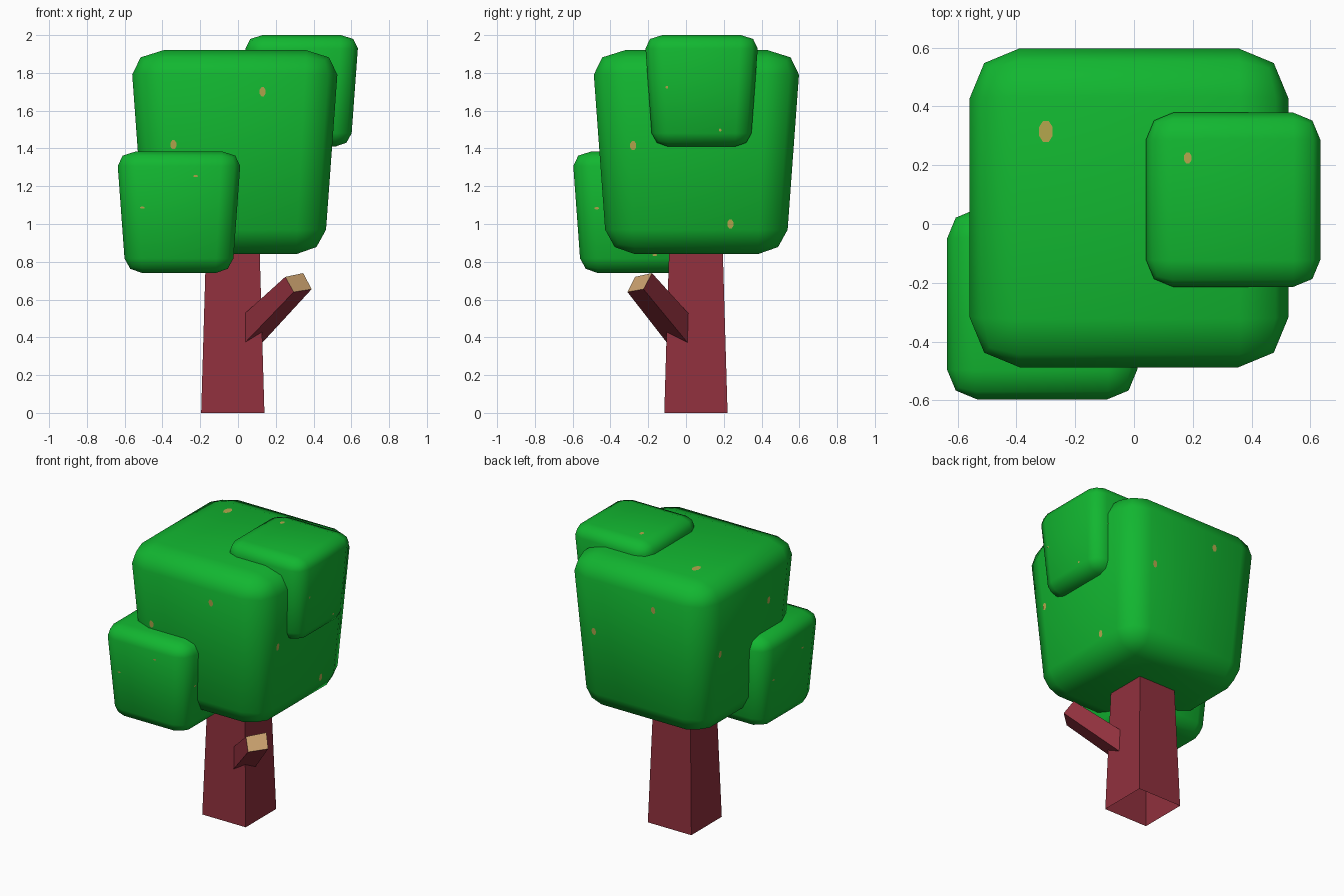
import bpy, bmesh, math
from mathutils import Vector

if "Cube" in bpy.data.objects:
    bpy.data.objects.remove(bpy.data.objects["Cube"])


def material(name, rgb):
    m = bpy.data.materials.new(name)
    m.diffuse_color = (*rgb, 1)
    m.use_nodes = True
    m.node_tree.nodes["Principled BSDF"].inputs["Base Color"].default_value = m.diffuse_color
    return m


LEAF = material("leaf green", (0.006, 0.47, 0.03))
BARK = material("maroon bark", (0.28, 0.03, 0.047))
WOOD = material("cut wood", (0.60, 0.36, 0.16))
SPOT = material("yellow spot", (0.46, 0.39, 0.075))


def make_object(name, bm, mats, smooth=False):
    me = bpy.data.meshes.new(name)
    bm.to_mesh(me)
    bm.free()
    for m in mats:
        me.materials.append(m)
    for p in me.polygons:
        p.use_smooth = smooth
    ob = bpy.data.objects.new(name, me)
    bpy.context.collection.objects.link(ob)
    return ob


HALF, SLOPE, HZ = 0.513, 0.073, 0.54   # mid half width, flare, half height


def half_width(z):
    return HALF + SLOPE * z


def leaf_block(name, centre, scale):
    """Rounded cube that flares towards the top."""
    bm = bmesh.new()
    bmesh.ops.create_cube(bm, size=2)
    squash = 0.80                       # bevel is lower than it is wide
    for v in bm.verts:
        v.co = Vector((v.co.x * HALF, v.co.y * HALF, v.co.z * HZ / squash))
    bmesh.ops.bevel(bm, geom=bm.edges[:], offset=0.162, segments=2,
                    profile=0.5, affect='EDGES')
    for v in bm.verts:
        z = v.co.z * squash
        k = half_width(z) / HALF
        v.co = Vector((v.co.x * k, v.co.y * k, z)) * scale + Vector(centre)
    make_object(name, bm, [LEAF], smooth=True)


# Spots in block units: (turn about z in degrees, sideways, height)
SIDE_SPOTS = [(0, 0.147, 0.32), (0, -0.325, 0.04),
              (90, -0.335, 0.035), (90, 0.18, -0.38),
              (180, 0.147, 0.32), (180, -0.325, 0.04),
              (270, -0.335, 0.035), (270, 0.18, 0.22)]


def spots(name, centre, scale, w, h, top_w, top_h):
    """Thin octagonal flecks laid on the sides and top of a block."""
    bm = bmesh.new()
    c = Vector(centre)
    ring = [math.radians(22.5 + 45 * i) for i in range(8)]
    for turn, u, z in SIDE_SPOTS:
        a = math.radians(turn)
        side = Vector((math.cos(a), math.sin(a), 0))
        out = Vector((math.sin(a), -math.cos(a), 0))
        pts = []
        for t in ring:
            zz = z + h * math.sin(t) / scale
            uu = u + w * math.cos(t) / scale
            p = side * uu + out * half_width(zz) + Vector((0, 0, zz))
            pts.append(bm.verts.new(p * scale + out * 0.004 + c))
        bm.faces.new(pts)
    top = c + Vector((-0.283, 0.26, HZ)) * scale + Vector((0, 0, 0.003))
    bm.faces.new([bm.verts.new(top + Vector((top_w * math.cos(t), top_h * math.sin(t), 0)))
                  for t in ring])
    make_object(name, bm, [SPOT])


# Foliage: main block, low front block, high right block
for label, centre, scale, dims in [
        ("main", (-0.017, 0.055, 1.38), 1.0, (0.017, 0.026, 0.025, 0.039)),
        ("front", (-0.3125, -0.2725, 1.0625), 0.597, (0.013, 0.006, 0.008, 0.010)),
        ("upper", (0.3375, 0.0825, 1.705), 0.547, (0.007, 0.008, 0.014, 0.020))]:
    leaf_block(label + "_foliage", centre, scale)
    spots(label + "_foliage_spots", centre, scale, *dims)

# Trunk: tapered square tube, open at the bottom
bm = bmesh.new()
bmesh.ops.create_cube(bm, size=2)
for v in bm.verts:
    hw = 0.1675 if v.co.z < 0 else 0.1365
    v.co = Vector((v.co.x * hw - 0.0275, v.co.y * hw + 0.0525, 0.0 if v.co.z < 0 else 1.05))
bottom = [f for f in bm.faces if f.calc_center_median().z < 0.01]
bmesh.ops.delete(bm, geom=bottom, context='FACES_ONLY')
make_object("trunk", bm, [BARK])

# Branch stub: tapered prism from the trunk corner with a sawn end
start = [(0.04, -0.10, 0.53), (0.127, 0.01, 0.53), (0.127, 0.01, 0.37), (0.035, -0.10, 0.37)]
tip = [(0.25, -0.27, 0.72), (0.345, -0.18, 0.74), (0.39, -0.225, 0.655), (0.295, -0.31, 0.64)]
bm = bmesh.new()
far = [bm.verts.new(p) for p in tip]
near = [bm.verts.new(Vector(s) + 0.3 * (Vector(s) - Vector(t))) for s, t in zip(start, tip)]
end = bm.faces.new(far)
for i in range(4):
    j = (i + 1) % 4
    bm.faces.new((near[i], near[j], far[j], far[i]))
bm.faces.new(near[::-1])
end.material_index = 1
bmesh.ops.recalc_face_normals(bm, faces=bm.faces[:])
make_object("branch_stub", bm, [BARK, WOOD])
